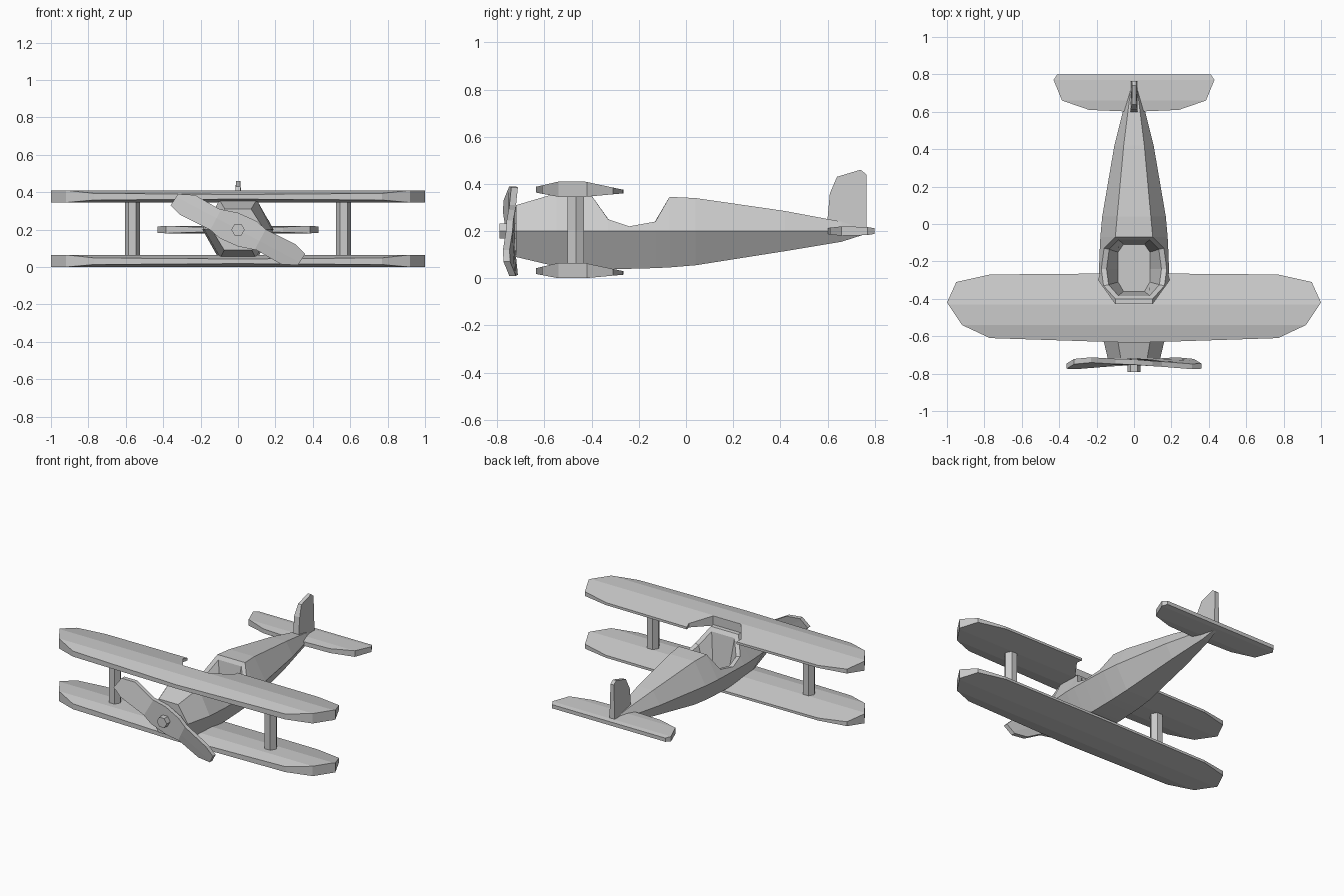
import bpy, bmesh
from math import cos, sin, pi
from mathutils import Vector

if "Cube" in bpy.data.objects:
    bpy.data.objects.remove(bpy.data.objects["Cube"])

GREY = (0.6, 0.6, 0.6, 1)
grey = bpy.data.materials.new("plain grey")
grey.use_nodes = True
grey.diffuse_color = GREY
grey.node_tree.nodes["Principled BSDF"].inputs["Base Color"].default_value = GREY


def finish(name, bm):
    bmesh.ops.recalc_face_normals(bm, faces=bm.faces[:])
    mesh = bpy.data.meshes.new(name)
    bm.to_mesh(mesh)
    bm.free()
    mesh.materials.append(grey)
    obj = bpy.data.objects.new(name, mesh)
    bpy.context.collection.objects.link(obj)
    return obj


def mirrored(half):
    return half + [(-x, y) for x, y in reversed(half) if x > 0]


def cut(bm, point, normal):
    bmesh.ops.bisect_plane(bm, geom=bm.verts[:] + bm.edges[:] + bm.faces[:],
                           plane_co=point, plane_no=normal)


def thicken(bm):
    """Close the sheet into a solid and return the vertices of its new side."""
    ext = bmesh.ops.extrude_face_region(bm, geom=bm.faces[:], use_keep_orig=True)
    return [v for v in ext["geom"] if isinstance(v, bmesh.types.BMVert)]


def interpolate(stations, y):
    """Bottom and top heights at y, linear between stations."""
    for (y0, b0, t0), (y1, b1, t1) in zip(stations, stations[1:]):
        if y <= y1 + 1e-5:
            f = (y - y0) / (y1 - y0)
            return b0 + f * (b1 - b0), t0 + f * (t1 - t0)
    return stations[-1][1:]


def airfoil(name, outline, stations, lift=0):
    """Flat outline cut along the span, thickened by chordwise stations."""
    bm = bmesh.new()
    bm.faces.new([bm.verts.new((x, y, 0)) for x, y in outline])
    for y, _, _ in stations[1:-1]:
        cut(bm, (0, y, 0), (0, 1, 0))
    lower = bm.verts[:]
    upper = thicken(bm)
    for side, verts in enumerate((lower, upper)):
        for v in verts:
            v.co.z = lift + interpolate(stations, v.co.y)[side]
    finish(name, bm)


def hex_prism(name, radius, depth):
    """Upright hexagonal prism with corners on the x axis."""
    bm = bmesh.new()
    rings = [[bm.verts.new((radius * cos(k * pi / 3), radius * sin(k * pi / 3), z))
              for k in range(6)] for z in (-depth / 2, depth / 2)]
    bridge(bm, *rings)
    for ring in rings:
        bm.faces.new(ring)
    return finish(name, bm)


def bridge(bm, r0, r1):
    n = len(r0)
    return [bm.faces.new((r0[i], r0[(i + 1) % n], r1[(i + 1) % n], r1[i])) for i in range(n)]


# Fuselage: hexagonal sections as y, half width, flat half width, top, bottom
MID = 0.2
sections = [(-.72, .14, .07, .31, .09), (-.55, .18, .1, .36, .05), (-.4, .19, .1, .35, .04),
            (-.33, .19, .163, .25, .04), (-.24, .187, .175, .22, .04),
            (-.13, .183, .16, .24, .043), (-.07, .18, .1, .345, .046),
            (.04, .17, .09, .34, .055), (.42, .105, .055, .285, .115),
            (.66, .045, .025, .24, .155), (.77, .012, .008, .205, .19)]
bm = bmesh.new()
rings = []
for y, w, t, top, bottom in sections:
    b = .1 * w / .19
    ring = [(t, top), (w, MID), (b, bottom), (-b, bottom), (-w, MID), (-t, top)]
    rings.append([bm.verts.new((x, y, z)) for x, z in ring])
bands = [bridge(bm, r0, r1) for r0, r1 in zip(rings, rings[1:])]
bm.faces.new(rings[0])
bm.faces.new(rings[-1])
bmesh.ops.recalc_face_normals(bm, faces=bm.faces[:])
# Cockpit rim, then the well sunk inside it
cockpit = [band[5] for band in bands[2:6]]
for thickness in (.028, .004):
    bmesh.ops.inset_region(bm, faces=cockpit, thickness=thickness, use_even_offset=True)
for v in {v for f in cockpit for v in f.verts}:
    v.co = Vector((max(-.085, min(.085, v.co.x * .7)), -.235 + (v.co.y + .235) * .85, .1))
finish("fuselage", bm)

# Wings, the upper one notched behind for the cockpit
wing_stations = [(-.635, .363, .388), (-.54, .345, .41), (-.43, .345, .41), (-.265, .36, .375)]
edge = [(.77, -.61), (.92, -.54), (1, -.42), (.95, -.31), (.77, -.27)]
notch = [(.18, -.265), (.19, -.3), (.1, -.425)]
airfoil("upper_wing", mirrored([(0, -.635)] + edge + notch), wing_stations)
airfoil("lower_wing", mirrored([(0, -.635)] + edge + [(0, -.265)]), wing_stations, -.345)

# Tailplane
tail_edge = [(0, .6), (.24, .61), (.385, .66), (.43, .77), (.41, .8)]
airfoil("tailplane", mirrored(tail_edge),
        [(.6, .187, .213), (.66, .18, .22), (.77, .183, .217), (.8, .188, .212)])

# Tail fin, thinner towards the tip
fin_profile = [(.6, .2), (.6, .25), (.61, .36), (.64, .43), (.74, .46), (.765, .44), (.765, .19)]
bm = bmesh.new()
sides = [[bm.verts.new((s * (.02 if z < .4 else .012), y, z)) for y, z in fin_profile]
         for s in (-1, 1)]
bridge(bm, *sides)
for side in sides:
    bm.faces.new(side)
finish("tail_fin", bm)

# Wing struts
for name, x in (("left_strut", .565), ("right_strut", -.565)):
    hex_prism(name, .04, .33).location = (x, -.467, .205)

# Propeller: one blade outline, repeated by a half turn, then twisted
half = [(-.36, .13), (-.32, .19), (-.23, .185), (-.1, .11),
        (0, .09), (.1, .045), (.15, 0), (.31, -.08)]
along = Vector((-.88, 0, .47)).normalized()
across = Vector((.47, 0, .88)).normalized()
bm = bmesh.new()
bm.faces.new([bm.verts.new((x * s, 0, z * s)) for s in (1, -1) for x, z in half])
for normal, offset in ((across, 0), (along, .13), (along, -.13)):
    cut(bm, along * offset, normal)
for v in thicken(bm):
    v.co.y = -.028
for v in bm.verts:
    v.co.y += .9 * v.co.dot(across) * v.co.dot(along)
finish("propeller", bm).location = (0, -.727, MID)

# Propeller hub
hub = hex_prism("propeller_hub", .036, .08)
hub.rotation_euler.x = pi / 2
hub.location = (0, -.75, MID)
